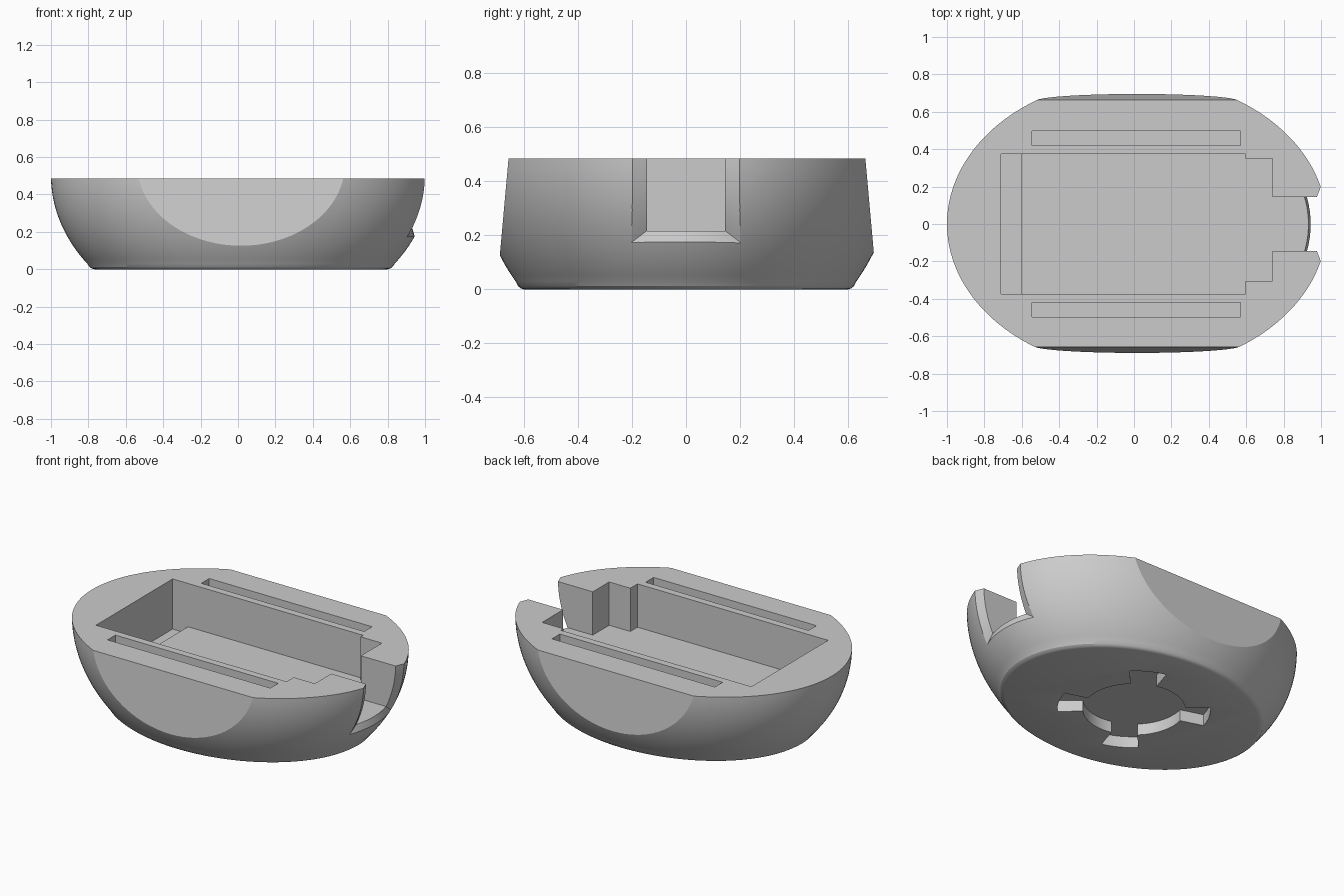
import bpy, bmesh
from math import sin, cos, pi, radians, sqrt

if "Cube" in bpy.data.objects:
    bpy.data.objects.remove(bpy.data.objects["Cube"])

TOP = 0.485
CX, A, B = 0.016, 1.016, 0.78      # centre and half axes of the oval rim
FLOOR = 0.217

grey = bpy.data.materials.new("plain_grey")
grey.use_nodes = True
grey.diffuse_color = (0.6, 0.6, 0.6, 1)
grey.node_tree.nodes["Principled BSDF"].inputs["Base Color"].default_value = (0.6, 0.6, 0.6, 1)


def swell(z):
    """Relative size of the oval section at height z."""
    return sqrt(1 - ((0.5 - z) / 0.8) ** 2)


def finish(bm, name):
    bmesh.ops.recalc_face_normals(bm, faces=bm.faces)
    mesh = bpy.data.meshes.new(name)
    bm.to_mesh(mesh)
    bm.free()
    obj = bpy.data.objects.new(name, mesh)
    bpy.context.collection.objects.link(obj)
    mesh.materials.append(grey)
    return obj


def loft(bm, rings):
    """Closed solid through equally long rings of points."""
    rings = [[bm.verts.new(p) for p in ring] for ring in rings]
    n = len(rings[0])
    for low, high in zip(rings, rings[1:]):
        for i in range(n):
            j = (i + 1) % n
            bm.faces.new((low[i], low[j], high[j], high[i]))
    bm.faces.new(rings[0][::-1])
    bm.faces.new(rings[-1])


def prism(name, outline, z0, z1):
    bm = bmesh.new()
    loft(bm, [[(x, y, z) for x, y in outline] for z in (z0, z1)])
    return finish(bm, name)


def cut(target, cutter):
    cutter.hide_render = True
    mod = target.modifiers.new("cut", "BOOLEAN")
    mod.operation = "DIFFERENCE"
    mod.solver = "EXACT"
    mod.object = cutter
    bpy.context.view_layer.objects.active = target
    bpy.ops.object.modifier_apply(modifier=mod.name)
    bpy.data.objects.remove(cutter)


# Rounded oval shell with a small rounding at the base
profile = [(0.77, 0), (0.785, 0.004), (0.797, 0.012)]
steps = 20
for k in range(steps + 1):
    z = 0.03 + (TOP - 0.03) * k / steps
    profile.append((swell(z), z))
SEG = 128
bm = bmesh.new()
loft(bm, [[(CX + A * s * cos(2 * pi * i / SEG), B * s * sin(2 * pi * i / SEG), z)
           for i in range(SEG)] for s, z in profile])
bmesh.ops.recalc_face_normals(bm, faces=bm.faces)

# Flat, slightly leaning sides
for side, reach in ((-1, 0.657), (1, 0.664)):
    res = bmesh.ops.bisect_plane(
        bm, geom=bm.verts[:] + bm.edges[:] + bm.faces[:], dist=1e-6,
        plane_co=(0, side * reach, TOP), plane_no=(0, side, 0.09), clear_outer=True)
    edges = [e for e in res["geom_cut"] if isinstance(e, bmesh.types.BMEdge)]
    bmesh.ops.holes_fill(bm, edges=edges, sides=0)
body = finish(bm, "tray_body")

# Main compartment with stepped shoulders and an open channel at one end
back = [(0.595, 0.375), (0.595, 0.35), (0.74, 0.35), (0.74, 0.145), (1.2, 0.145)]
front = [(1.2, -0.145), (0.74, -0.145), (0.74, -0.305), (0.595, -0.305), (0.595, -0.375)]
cut(body, prism("compartment_cutter",
                [(-0.71, -0.375), (-0.71, 0.375)] + back + front, FLOOR, 0.7))


def box(name, x0, x1, y0, y1, z0):
    return prism(name, [(x0, y0), (x1, y0), (x1, y1), (x0, y1)], z0, 0.7)


# Sunken strip at the closed end of the floor
cut(body, box("strip_cutter", -0.71, -0.605, -0.375, 0.375, 0.175))

# Long narrow slots along both sides
for side in (-1, 1):
    y0, y1 = sorted((side * 0.42, side * 0.497))
    cut(body, box("slot_cutter", -0.545, 0.57, y0, y1, 0.28))

# Bevelled mouth of the channel, following the curved shell
N = 12


def mouth_layer(e):
    half, low, f = 0.145 + 0.05 * e, FLOOR - 0.038 * e, 0.966 + 0.034 * e
    rows = []
    for i in range(N + 1):
        y = half * (2 * i / N - 1)
        row = []
        for j in range(N + 1):
            z = low + (0.56 - low) * j / N
            row.append((CX + A * sqrt((f * swell(z)) ** 2 - (y / B) ** 2), y, z))
        rows.append(row)
    return rows


bm = bmesh.new()
inner, outer = [[[bm.verts.new(p) for p in row] for row in mouth_layer(e)] for e in (-0.3, 2)]
for grid in (inner, outer):
    for i in range(N):
        for j in range(N):
            bm.faces.new((grid[i][j], grid[i + 1][j], grid[i + 1][j + 1], grid[i][j + 1]))
for k in range(N):
    for end in (0, N):
        bm.faces.new((inner[end][k], inner[end][k + 1], outer[end][k + 1], outer[end][k]))
        bm.faces.new((inner[k][end], inner[k + 1][end], outer[k + 1][end], outer[k][end]))
cut(body, finish(bm, "mouth_cutter"))

# Round socket with four flared keyways underneath
socket = []
for q in range(4):
    mid = 61 + 90 * q
    for radius, start, stop, count in ((0.43, -14, 14, 6), (0.287, 15, 75, 14)):
        for k in range(count + 1):
            a = radians(mid + start + (stop - start) * k / count)
            socket.append((radius * cos(a), radius * sin(a)))
cut(body, prism("socket_cutter", socket, -0.1, 0.07))

# Smooth curved shell, crisp edges
bpy.ops.object.select_all(action="DESELECT")
body.select_set(True)
bpy.context.view_layer.objects.active = body
bpy.ops.object.shade_smooth_by_angle(angle=radians(22))
